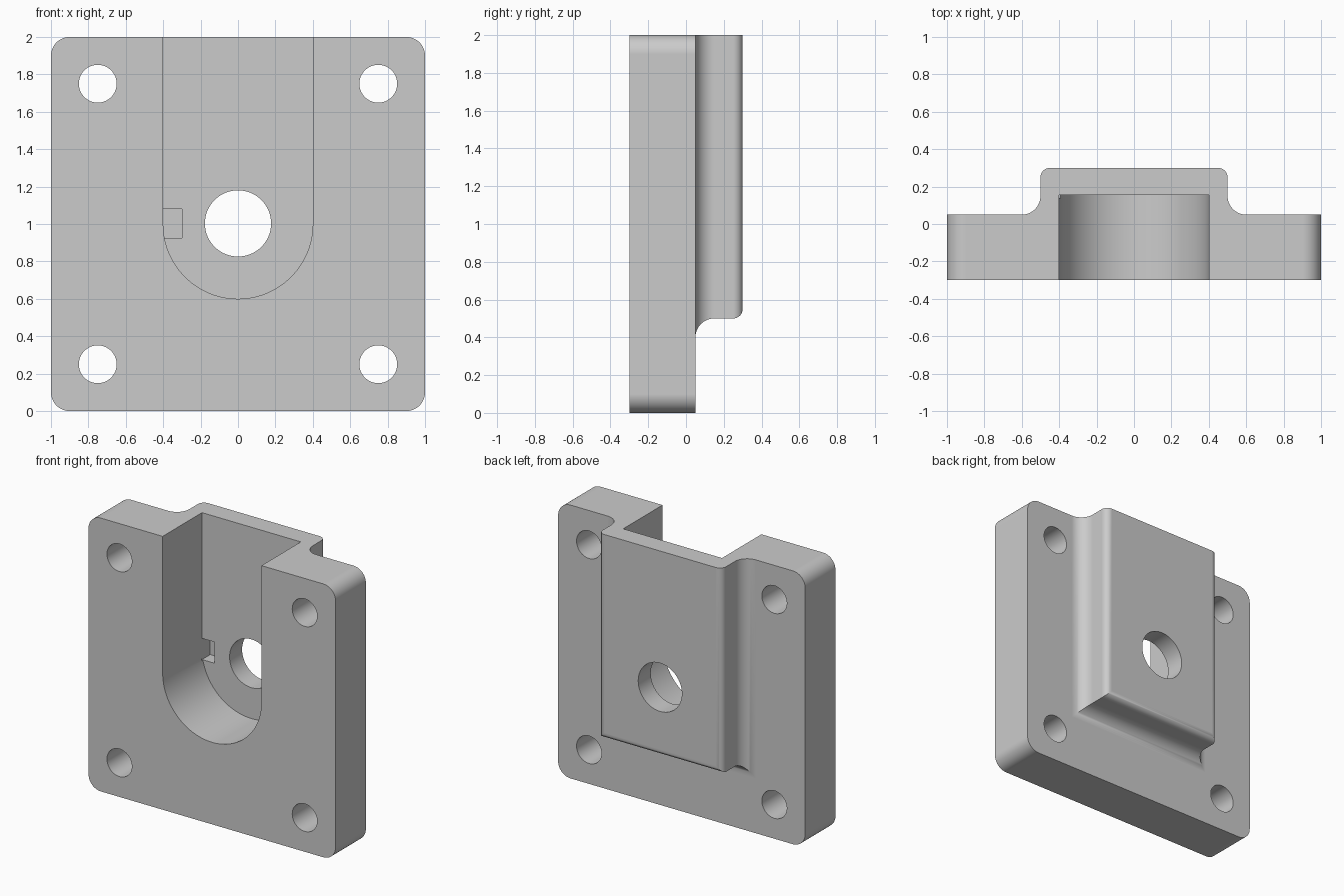
import bpy
import bmesh
from math import sin, cos, pi, radians

cube = bpy.data.objects.get("Cube")
if cube:
    bpy.data.objects.remove(cube, do_unlink=True)

grey = bpy.data.materials.new("plain grey")
grey.use_nodes = True
grey.diffuse_color = (0.6, 0.6, 0.6, 1)
grey.node_tree.nodes["Principled BSDF"].inputs["Base Color"].default_value = (0.6, 0.6, 0.6, 1)


def arc(cx, cz, r, start, end, steps):
    """Points on an arc, angles in degrees."""
    angles = [radians(start + (end - start) * i / steps) for i in range(steps + 1)]
    return [(cx + r * cos(a), cz + r * sin(a)) for a in angles]


def circle(cx, cz, r):
    return arc(cx, cz, r, 0, 360, 64)[:-1]


def rectangle(x0, x1, z0, z1):
    return [(x0, z0), (x1, z0), (x1, z1), (x0, z1)]


def loft(name, sections):
    """Solid through (y, outline) sections, outlines lying in the xz plane."""
    bm = bmesh.new()
    rings = [[bm.verts.new((x, y, z)) for x, z in outline] for y, outline in sections]
    for a, b in zip(rings, rings[1:]):
        for i in range(len(a)):
            j = (i + 1) % len(a)
            bm.faces.new((a[i], a[j], b[j], b[i]))
    bm.faces.new(rings[0])
    bm.faces.new(rings[-1])
    bmesh.ops.recalc_face_normals(bm, faces=bm.faces)
    mesh = bpy.data.meshes.new(name)
    bm.to_mesh(mesh)
    bm.free()
    mesh.materials.append(grey)
    obj = bpy.data.objects.new(name, mesh)
    bpy.context.collection.objects.link(obj)
    return obj


def combine(target, tool, operation):
    """Apply a boolean and remove the tool."""
    bpy.context.view_layer.objects.active = target
    mod = target.modifiers.new("boolean", "BOOLEAN")
    mod.object, mod.operation, mod.solver = tool, operation, "EXACT"
    bpy.ops.object.modifier_apply(modifier=mod.name)
    bpy.data.objects.remove(tool, do_unlink=True)


# Base plate with rounded corners
corner = 0.1
plate_outline = []
for cx, cz, start in ((0.9, 1.9, 0), (-0.9, 1.9, 90), (-0.9, 0.1, 180), (0.9, 0.1, 270)):
    plate_outline += arc(cx, cz, corner, start, start + 90, 12)
housing = loft("housing_plate", [(-0.3, plate_outline), (0.05, plate_outline)])

# Raised back boss: (offset, y) profile with a concave foot and a rounded rim
foot = arc(0.1, 0.15, 0.1, 270, 180, 12)
rim = arc(-0.05, 0.25, 0.05, 0, 90, 8)
profile = [(0.1, -0.1)] + foot + rim
boss = loft("back_boss", [(y, rectangle(-0.5 - d, 0.5 + d, 0.5 - d, 2)) for d, y in profile])
combine(housing, boss, "UNION")

# Open-topped slot with a round bottom
slot = arc(0, 1, 0.4, 180, 360, 48) + [(0.4, 2.2), (-0.4, 2.2)]
combine(housing, loft("slot_cutter", [(-0.5, slot), (0.155, slot)]), "DIFFERENCE")

# Small locating notch in the slot's back wall
notch = rectangle(-0.4, -0.3, 0.925, 1.08)
combine(housing, loft("notch_cutter", [(0.14, notch), (0.25, notch)]), "DIFFERENCE")

# Central bore and four mounting holes
holes = [(0, 1.003, 0.177)] + [(x, z, 0.101) for x in (-0.75, 0.75) for z in (0.25, 1.75)]
for hole in holes:
    outline = circle(*hole)
    combine(housing, loft("hole_cutter", [(-0.5, outline), (0.5, outline)]), "DIFFERENCE")

# Smooth rounds, crisp edges
bpy.ops.object.select_all(action="DESELECT")
housing.select_set(True)
bpy.context.view_layer.objects.active = housing
bpy.ops.object.shade_smooth_by_angle(angle=radians(30))
weighted = housing.modifiers.new("weighted normals", "WEIGHTED_NORMAL")
weighted.keep_sharp = True
